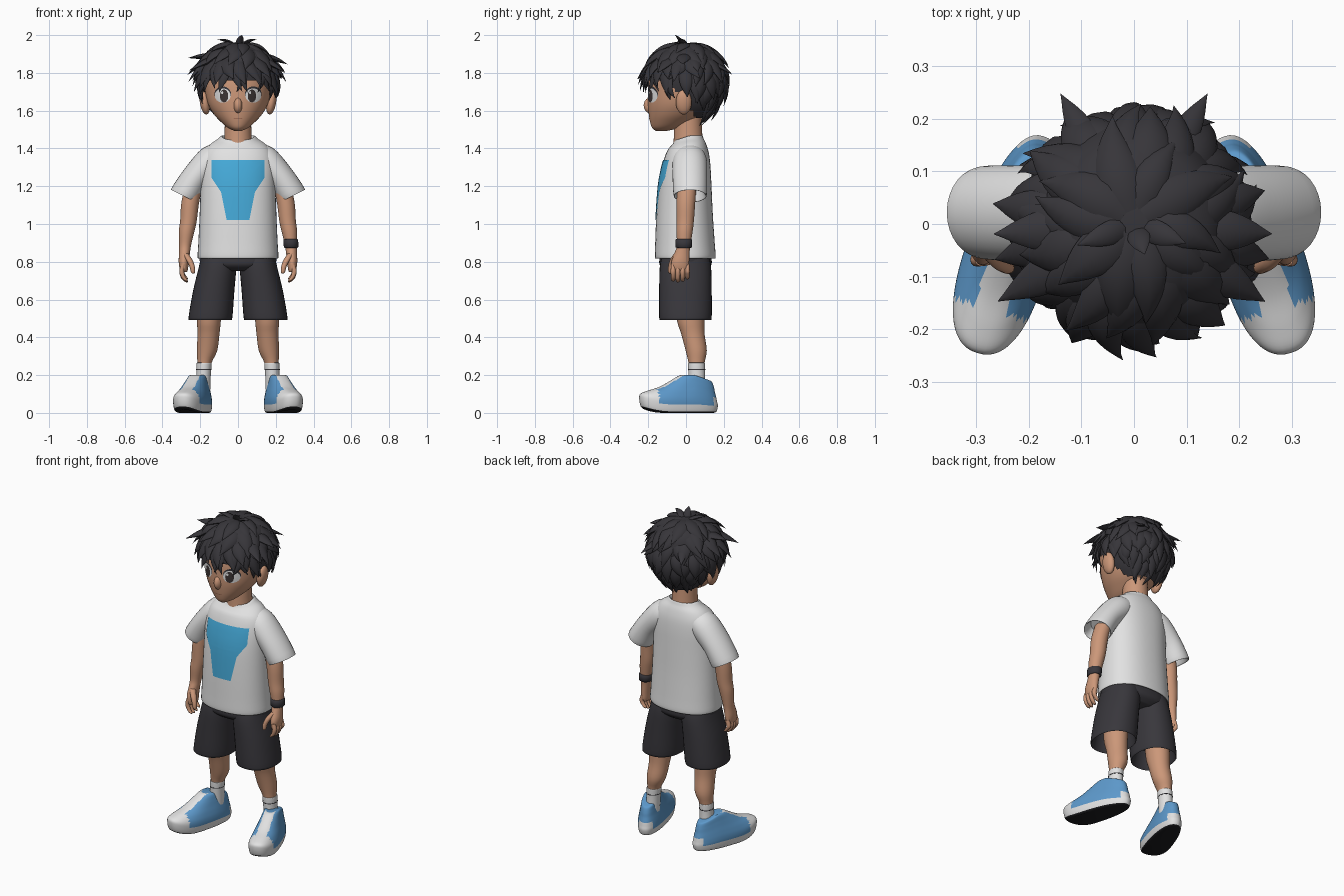
import bpy, bmesh, math, random
from mathutils import Vector, Matrix
from mathutils.bvhtree import BVHTree

if "Cube" in bpy.data.objects:
    bpy.data.objects.remove(bpy.data.objects["Cube"])

random.seed(4)


def material(name, rgb):
    m = bpy.data.materials.new(name)
    m.diffuse_color = (*rgb, 1)
    m.use_nodes = True
    m.node_tree.nodes["Principled BSDF"].inputs["Base Color"].default_value = m.diffuse_color
    return m


SKIN = material("skin", (0.60, 0.31, 0.19))
HAIR = material("hair charcoal", (0.038, 0.036, 0.042))
SHIRT = material("shirt white", (0.76, 0.76, 0.76))
BLUE = material("panel blue", (0.06, 0.40, 0.69))
SHORTS = material("shorts charcoal", (0.04, 0.038, 0.045))
SHOE = material("shoe blue", (0.11, 0.32, 0.60))
SOLE = material("sole black", (0.012, 0.012, 0.014))
IRIS = material("iris brown", (0.045, 0.035, 0.035))
LIP = material("lip brown", (0.40, 0.18, 0.11))


def make(name, verts, faces, *mats, angle=60):
    me = bpy.data.meshes.new(name)
    me.from_pydata(verts, [], faces)
    bm = bmesh.new()
    bm.from_mesh(me)
    bmesh.ops.recalc_face_normals(bm, faces=bm.faces)
    for f in bm.faces:
        f.smooth = True
    bm.to_mesh(me)
    bm.free()
    me.set_sharp_from_angle(angle=math.radians(angle))
    for m in mats:
        me.materials.append(m)
    ob = bpy.data.objects.new(name, me)
    bpy.context.collection.objects.link(ob)
    return ob


def skin_rings(rings, n):
    """Quads between rings of n points, with both ends capped."""
    faces = [(k * n + i, k * n + (i + 1) % n, (k + 1) * n + (i + 1) % n, (k + 1) * n + i)
             for k in range(rings - 1) for i in range(n)]
    return faces + [tuple(range(n)), tuple((rings - 1) * n + i for i in range(n))]


def loft(name, rings, *mats, s=1, n=32, power=2.0, sub=4):
    """Rings are (x, y, z, half width, half depth, tilt); smoothed between; s=-1 mirrors."""
    rings = [tuple(r) + (0,) * (6 - len(r)) for r in rings]
    dense = []
    for k in range(len(rings) - 1):
        a, b, c, d = (rings[max(0, min(len(rings) - 1, k + j))] for j in (-1, 0, 1, 2))
        for t in (i / sub for i in range(sub)):
            dense.append([0.5 * (2 * q + (r - p) * t + (2 * p - 5 * q + 4 * r - w) * t * t
                          + (3 * q - p - 3 * r + w) * t ** 3) for p, q, r, w in zip(a, b, c, d)])
    dense.append(rings[-1])
    verts = []
    for x, y, z, rx, ry, tilt in dense:
        for i in range(n):
            a = 2 * math.pi * i / n
            c, q = (math.copysign(abs(v) ** (2 / power), v) for v in (math.cos(a), math.sin(a)))
            t = math.radians(tilt)
            verts.append((s * (x + c * rx * math.cos(t)), y + q * ry, z + c * rx * math.sin(t)))
    return make(name, verts, skin_rings(len(dense), n), *mats)


def fb(rows):
    """Rows (z, front y, back y, half width) to centred rings."""
    return [(0, (f + b) / 2, z, w, (b - f) / 2) for z, f, b, w in rows]


def ball(name, centre, radii, mat, tilt=0):
    bm = bmesh.new()
    bmesh.ops.create_uvsphere(bm, u_segments=24, v_segments=14, radius=1)
    bm.transform(Matrix.Translation(centre) @ Matrix.Rotation(tilt, 4, 'Y')
                 @ Matrix.Diagonal((*radii, 1)))
    verts = [v.co.copy() for v in bm.verts]
    faces = [[v.index for v in f.verts] for f in bm.faces]
    bm.free()
    return make(name, verts, faces, mat)


def plate(name, target, outline, mat, lift, rings=8):
    """Thin plate laid on the front of the target surface."""
    me = target.data
    tree = BVHTree.FromPolygons([v.co for v in me.vertices], [p.vertices for p in me.polygons])
    cx, cz = (sum(p[j] for p in outline) / len(outline) for j in (0, 1))
    n, verts = len(outline), []
    for k in range(rings):
        f = max(0.02, k / (rings - 1))
        for x, z in outline:
            px, pz = cx + (x - cx) * f, cz + (z - cz) * f
            hit = tree.ray_cast(Vector((px, -2, pz)), Vector((0, 1, 0)))[0]
            verts.append((px, (hit.y if hit else -0.1) - lift, pz))
    faces = skin_rings(rings, n)[:-1]
    return make(name, verts, faces, mat)


def oval(cx, cz, rx, rz, n=28):
    return [(cx + rx * math.cos(2 * math.pi * i / n), cz + rz * math.sin(2 * math.pi * i / n))
            for i in range(n)]


# head, neck, nose, face
head = loft("head", fb([(1.493, -.16, -.10, .02), (1.51, -.18, -.03, .055), (1.54, -.19, .03, .09),
                        (1.58, -.197, .09, .127), (1.63, -.202, .13, .156), (1.69, -.202, .155, .172),
                        (1.76, -.197, .165, .178), (1.83, -.175, .16, .165), (1.89, -.13, .13, .13),
                        (1.93, -.06, .07, .07)]), SKIN, n=48)
loft("neck", fb([(1.38, -.07, .10, .085), (1.45, -.065, .088, .073), (1.60, -.06, .08, .068)]), SKIN)
ball("nose", (0, -.188, 1.628), (.024, .036, .042), SKIN)
plate("mouth", head, oval(0, 1.558, .026, .003), LIP, .003)
for s in (1, -1):
    ball("ear", (s * .176, -.012, 1.645), (.026, .042, .066), SKIN, s * .15)
    plate("eyelash", head, oval(s * .081, 1.688, .044, .040), HAIR, .002)
    plate("eye_white", head, oval(s * .081, 1.680, .042, .038), SHIRT, .004)
    plate("iris", head, oval(s * .074, 1.678, .022, .034), IRIS, .006)
    plate("eye_glint", head, oval(s * .074 - .01, 1.695, .006, .008), SHIRT, .008)

# hair cap, trimmed along the hairline
cap = loft("hair_cap", fb([(1.56, -.1, .12, .10), (1.62, -.17, .165, .155), (1.70, -.205, .19, .182),
                           (1.78, -.212, .20, .192), (1.86, -.19, .19, .178), (1.92, -.14, .15, .14),
                           (1.955, -.05, .06, .06)]), HAIR, n=48)
bm = bmesh.new()
bm.from_mesh(cap.data)
low = [f for f in bm.faces if f.calc_center_median().z
       < 1.76 - 1.25 * max(0, min(.16, f.calc_center_median().y + .10))]
bmesh.ops.delete(bm, geom=low, context='FACES')
bm.to_mesh(cap.data)
bm.free()

# hair tufts sweeping out from the crown
CROWN = Vector((0, 0, 1.76))


def on_head(az, pol, r):
    az, pol = math.radians(az), math.radians(pol)
    return CROWN + r * Vector((.2 * math.sin(pol) * math.cos(az), .205 * math.sin(pol) * math.sin(az),
                               .2 * math.cos(pol)))


tuft_verts, tuft_faces = [], []


def tuft(az, pol0, pol1, reach, width, twist=0, bulge=1.14):
    p0, p1, p2 = on_head(az, pol0, .92), on_head(az, (pol0 + pol1) / 2, bulge), on_head(az + twist, pol1, reach)
    base, n, steps = len(tuft_verts), 8, 10
    for k in range(steps):
        t = k / (steps - 1)
        p = p0 * (1 - t) ** 2 + p1 * 2 * t * (1 - t) + p2 * t * t
        tan = ((p1 - p0) * (1 - t) + (p2 - p1) * t).normalized()
        side = tan.cross((p - CROWN).normalized()).normalized()
        up = side.cross(tan)
        w = width * max(.01, (.65 + 1.7 * t) * (1 - t) ** 1.15)
        for i in range(n):
            a = 2 * math.pi * i / n
            tuft_verts.append(p + side * w * math.cos(a) + up * w * .42 * math.sin(a))
    tuft_faces.extend([tuple(base + i for i in f) for f in skin_rings(steps, n)])


# layers: first azimuth, last azimuth, count, start polar, end polar, reach, width
for a0, a1, count, q0, q1, reach, w in [
        (0, 325, 10, 8, 56, 1.13, .050), (10, 345, 15, 28, 76, 1.20, .050),
        (190, 350, 11, 52, 93, 1.22, .046), (0, 180, 11, 52, 93, 1.18, .046),
        (-150, -30, 11, 55, 104, 1.18, .044),
        (-5, 185, 16, 75, 118, 1.13, .046), (25, 155, 11, 95, 138, 1.10, .042),
        (45, 135, 7, 112, 155, 1.22, .036), (-32, -24, 2, 80, 116, 1.08, .032),
        (204, 212, 2, 80, 116, 1.08, .032)]:
    for i in range(count):
        az = a0 + (a1 - a0) * i / (count - 1) + random.uniform(-5, 5)
        tuft(az, q0, q1 + random.uniform(-7, 7), reach + random.uniform(-.06, .06),
             w * random.uniform(.85, 1.2), random.uniform(-18, 18))
# stray tufts: crown, temples and back
for args in [(200, 5, 28, 1.22, .03), (-70, 4, 14, 1.24, .028), (-20, 6, 26, 1.2, .03),
             (184, 45, 66, 1.46, .05), (172, 50, 84, 1.36, .05), (-4, 45, 72, 1.38, .05),
             (-30, 50, 82, 1.45, .05), (209, 50, 80, 1.5, .05), (-14, 50, 92, 1.32, .046),
             (194, 50, 92, 1.36, .046), (14, 50, 80, 1.30, .046),
             (60, 60, 84, 1.40, .034), (120, 60, 84, 1.40, .034)]:
    tuft(*args)
make("hair_tufts", tuft_verts, tuft_faces, HAIR)

# shirt body with turned-in hem and collar, plain chest panel
shirt = loft("shirt_body", fb([(.87, -.13, .125, .19), (.825, -.155, .145, .205), (.825, -.165, .157, .214),
                               (.90, -.163, .152, .210), (1.05, -.157, .142, .203), (1.20, -.146, .135, .198),
                               (1.30, -.128, .13, .196), (1.37, -.107, .122, .184), (1.42, -.082, .108, .150),
                               (1.45, -.066, .094, .108), (1.468, -.058, .086, .085), (1.44, -.05, .08, .075)]),
             SHIRT, n=48, power=2.25)
for v in shirt.data.vertices:
    if v.co.z > 1.40:
        v.co.z += .28 * min(0, v.co.y - .02) * (v.co.z - 1.40) / .06
half = [(.14, 1.34), (.14, 1.245), (.09, 1.17), (.06, 1.02)]
corners = half + [(-x, z) for x, z in reversed(half)]
outline = [(a[0] + (b[0] - a[0]) * t / 8, a[1] + (b[1] - a[1]) * t / 8)
           for a, b in zip(corners, corners[1:] + corners[:1]) for t in range(8)]
plate("chest_panel", shirt, outline, BLUE, .004, rings=12)

# shorts seat
loft("shorts_seat", fb([(.88, -.13, .125, .19), (.82, -.14, .135, .203), (.78, -.138, .133, .19),
                        (.75, -.10, .10, .12)]), SHORTS, power=2.3)

for s in (1, -1):
    # sleeve, arm and hand
    loft("sleeve", [(.07, .02, 1.37, .06, .07, 68), (.138, .02, 1.335, .082, .09, 56),
                    (.222, .02, 1.25, .074, .091, 40), (.283, .022, 1.155, .077, .088, 27),
                    (.281, .022, 1.158, .068, .078, 27), (.26, .02, 1.20, .055, .065, 30)], SHIRT, s=s)
    loft("arm", [(.21, .01, 1.27, .045, .05), (.25, 0, 1.13, .047, .05), (.262, -.004, 1.02, .044, .046),
                 (.272, -.008, .96, .041, .043), (.28, -.012, .89, .032, .036), (.283, -.02, .85, .029, .039),
                 (.287, -.03, .80, .027, .047), (.286, -.031, .76, .021, .045), (.282, -.031, .745, .012, .036)],
         SKIN, s=s)
    for i in range(4):
        y, drop = -.068 + .025 * i, (.005, 0, .004, .016)[i]
        loft("finger", [(.29, y, .785, .012, .012), (.298, y, .75, .013, .013), (.29, y, .715 + drop, .012, .012),
                        (.276, y, .697 + drop, .010, .010), (.270, y, .691 + drop, .003, .003)], SKIN, s=s, n=12)
    loft("thumb", [(.28, -.045, .845, .016, .018), (.258, -.068, .81, .017, .017), (.243, -.08, .775, .014, .014),
                   (.238, -.083, .745, .011, .011), (.238, -.083, .737, .003, .003)], SKIN, s=s, n=12)
    # shorts leg, bare leg, sock
    loft("shorts_leg", [(.10, -.003, .83, .095, .125), (.108, -.003, .77, .10, .136), (.128, -.003, .65, .109, .139),
                        (.146, -.003, .505, .116, .139), (.146, -.003, .508, .106, .129),
                        (.146, 0, .60, .09, .11)], SHORTS, s=s, power=2.2)
    loft("leg", [(.148, .02, .66, .07, .075), (.154, .024, .50, .064, .073), (.156, .036, .42, .058, .062),
                 (.164, .054, .33, .054, .056), (.178, .056, .26, .037, .042), (.184, .058, .18, .035, .04)],
         SKIN, s=s)
    loft("sock", [(.186, .06, .12, .039, .044), (.182, .057, .20, .038, .044), (.180, .056, .25, .040, .045),
                  (.179, .056, .265, .039, .044), (.179, .056, .262, .03, .035)], SHIRT, s=s)
    loft("sock_stripe", [(.181, .0565, .228, .0405, .0465), (.181, .0565, .232, .0405, .0465)], SHORTS, s=s)
    # shoe: stacked footprints, coloured by zone, then turned out
    shoe = loft("shoe", fb([(.0, -.185, .19, .060), (.008, -.205, .208, .073), (.045, -.214, .216, .079),
                            (.075, -.207, .212, .078), (.105, -.165, .207, .071), (.135, -.105, .200, .062),
                            (.165, -.052, .195, .054), (.195, .0, .185, .046), (.20, .02, .17, .034)]),
                SHOE, SHIRT, SOLE, n=64, power=2.35, sub=6)
    me = shoe.data
    for p in me.polygons:
        c = p.center
        if c.z < .010:
            p.material_index = 2
        elif (c.z < .045 or c.y < -.128 or (c.y > .18 and c.z < .10)
              or (abs(c.x) < .03 and c.y < .05 and c.z > .09)):
            p.material_index = 1
    for v in me.vertices:
        toe = max(0, (-v.co.y - .06) / .15)
        v.co.x *= 1 - .6 * v.co.y
        v.co.z += .028 * toe * toe - max(0, v.co.y - .08) * v.co.z * 1.6
    me.transform(Matrix.Diagonal((s, 1, 1, 1)) @ Matrix.Translation((.235, -.040, 0))
                 @ Matrix.Rotation(math.radians(17), 4, 'Z'))
    if s < 0:
        me.flip_normals()

# wristband on one arm
loft("wristband", [(.281, -.012, .875, .03, .034), (.281, -.012, .877, .038, .043), (.279, -.012, .917, .039, .044),
                   (.279, -.012, .919, .03, .034)], SHORTS, sub=2)
